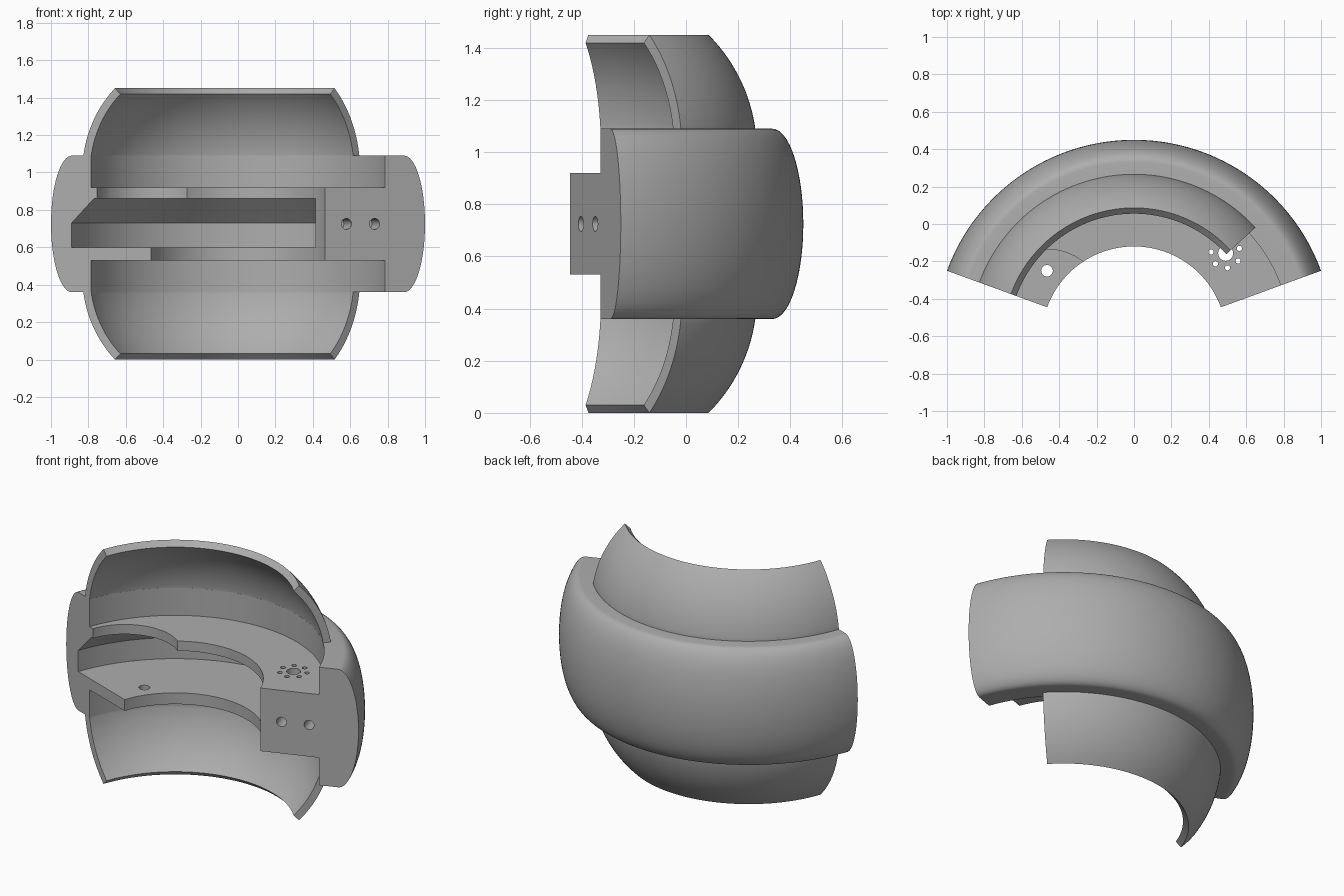
import bpy, bmesh
from math import sin, cos, pi, radians
from mathutils import Matrix, Vector

if "Cube" in bpy.data.objects:
    bpy.data.objects.remove(bpy.data.objects["Cube"], do_unlink=True)

AXIS_Y, MID_Z = -0.614, 0.725      # revolve axis and mid height
START, END = 20, 160               # sweep of the housing in degrees
INNER = 0.494

grey = bpy.data.materials.new("plain_grey")
grey.use_nodes = True
colour = (0.42, 0.42, 0.42, 1)
grey.diffuse_color = colour
grey.node_tree.nodes["Principled BSDF"].inputs["Base Color"].default_value = colour


def polar(r, deg, z=0):
    a = radians(deg)
    return Vector((r * cos(a), AXIS_Y + r * sin(a), MID_Z + z))


def finish(name, bm):
    bmesh.ops.recalc_face_normals(bm, faces=bm.faces)
    mesh = bpy.data.meshes.new(name)
    bm.to_mesh(mesh)
    bm.free()
    mesh.materials.append(grey)
    obj = bpy.data.objects.new(name, mesh)
    bpy.context.collection.objects.link(obj)
    return obj


def sweep(name, profile, start, end, steps=96):
    """Revolve a closed (radius, height) profile through part of a turn."""
    bm = bmesh.new()
    rings = [[bm.verts.new(polar(r, start + (end - start) * i / steps, z))
              for r, z in profile] for i in range(steps + 1)]
    n = len(profile)
    for a, b in zip(rings, rings[1:]):
        for j in range(n):
            k = (j + 1) % n
            bm.faces.new((a[j], a[k], b[k], b[j]))
    bm.faces.new(rings[0])
    bm.faces.new(rings[-1][::-1])
    return finish(name, bm)


def cylinder(name, centre, radius, depth, direction=(0, 0, 1), sides=24):
    bm = bmesh.new()
    turn = Vector((0, 0, 1)).rotation_difference(Vector(direction)).to_matrix().to_4x4()
    bmesh.ops.create_cone(bm, cap_ends=True, segments=sides, radius1=radius,
                          radius2=radius, depth=depth,
                          matrix=Matrix.Translation(centre) @ turn)
    return finish(name, bm)


def activate(obj):
    bpy.ops.object.select_all(action='DESELECT')
    obj.select_set(True)
    bpy.context.view_layer.objects.active = obj


def cut(obj, cutter):
    cutter.hide_render = True
    activate(obj)
    mod = obj.modifiers.new("cut", 'BOOLEAN')
    mod.operation, mod.solver, mod.object = 'DIFFERENCE', 'EXACT', cutter
    bpy.ops.object.modifier_apply(modifier=mod.name)
    bpy.data.objects.remove(cutter, do_unlink=True)


# Housing: inner shelf block with a rounded outer rim
bulge = [(0.945 + 0.119 * cos(t), 0.365 * sin(t))
         for t in (-pi / 2 + pi * i / 32 for i in range(33))]
housing = sweep("ring_housing",
                [(INNER, -0.195), (0.835, -0.195), (0.835, -0.365)] + bulge +
                [(0.835, 0.365), (0.835, 0.195), (INNER, 0.195)], START, END)

# Slot with a chamfered roof, open inward and at the left end
cut(housing, sweep("slot_cutter", [(0.4, -0.125), (0.947, -0.125), (0.947, 0.005),
                                   (0.82, 0.135), (0.4, 0.135)], 33, END + 4))

# Round notch in the upper shelf, and a pin hole through the lower shelf
cut(housing, cylinder("notch_cutter", polar(INNER, END, 0.17), 0.31, 0.14, sides=64))
cut(housing, cylinder("pin_cutter", (-0.465, -0.25, 0.56), 0.031, 0.2))

# Shaft hole with a circle of seven bolt holes
hub = Vector((0.49, -0.157, MID_Z))
cut(housing, cylinder("shaft_cutter", hub, 0.04, 0.6))
for i in range(7):
    a = radians(20 + 360 * i / 7)
    spot = hub + Vector((cos(a), sin(a), 0)) * 0.078
    cut(housing, cylinder("bolt_cutter", spot, 0.014, 0.6, sides=16))

# Two fixing holes in the right-hand end face
a = radians(START)
for r in (0.617, 0.777):
    cut(housing, cylinder("fixing_cutter", polar(r, START), 0.029, 0.24,
                          (-sin(a), cos(a), 0)))

# Domed guards above and below, their feet set into the rim
def arc(radius):
    return [(0.252 + radius * cos(t), 0.277 + radius * sin(t))
            for t in (radians(8 + 37 * i / 20) for i in range(21))]

guard = [(0.836, 0.3), (0.878, 0.3)] + arc(0.634) + arc(0.59)[::-1]
parts = [housing]
for name, side in (("upper_guard", 1), ("lower_guard", -1)):
    parts.append(sweep(name, [(r, z * side) for r, z in guard], 42.5, END))

for part in parts:
    activate(part)
    bpy.ops.object.shade_smooth_by_angle(angle=radians(30))
